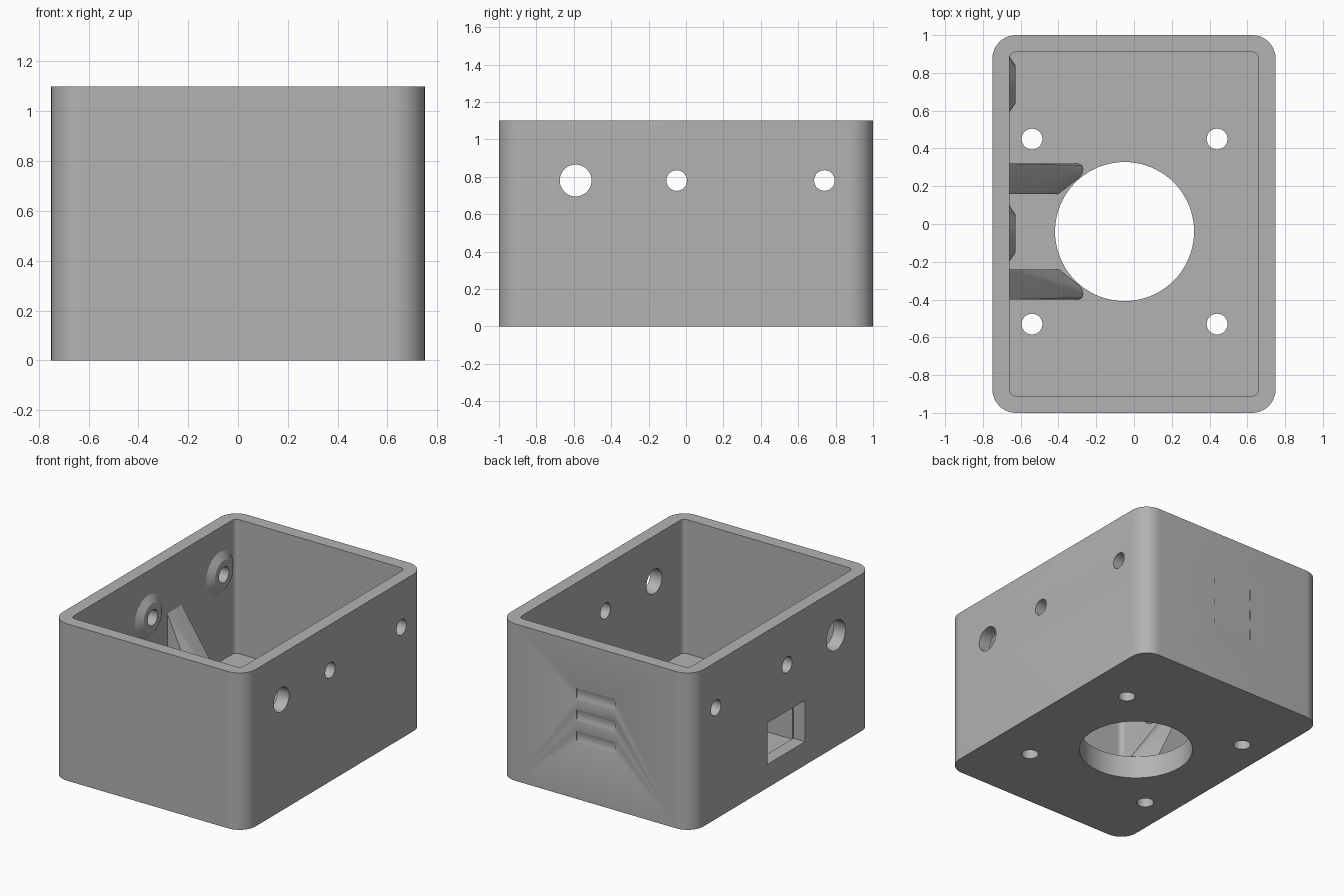
import bpy, bmesh, math
from mathutils import Matrix, Vector

cube = bpy.data.objects.get("Cube")
if cube:
    bpy.data.objects.remove(cube, do_unlink=True)

grey = bpy.data.materials.new("light grey plastic")
grey.use_nodes = True
colour = (0.45, 0.45, 0.45, 1)
grey.diffuse_color = colour
grey.node_tree.nodes["Principled BSDF"].inputs["Base Color"].default_value = colour

HEIGHT, WALL, FLOOR = 1.1, 0.09, 0.16
HALF_X, HALF_Y = 0.75, 1.0
INNER_X = -(HALF_X - WALL)          # inside face of the wall with the bosses
PORT_Z = 0.78
SCREW_R = 0.055


def finish(name, bm):
    bmesh.ops.recalc_face_normals(bm, faces=bm.faces)
    mesh = bpy.data.meshes.new(name)
    bm.to_mesh(mesh)
    bm.free()
    mesh.materials.append(grey)
    obj = bpy.data.objects.new(name, mesh)
    bpy.context.collection.objects.link(obj)
    return obj


def smooth(obj):
    bpy.ops.object.select_all(action='DESELECT')
    obj.select_set(True)
    bpy.context.view_layer.objects.active = obj
    bpy.ops.object.shade_smooth_by_angle(angle=math.radians(30))


def rounded_block(name, hx, hy, z0, z1, radius, steps=10):
    """Upright block with rounded vertical edges."""
    bm = bmesh.new()
    ring = []
    for q, (sx, sy) in enumerate([(1, 1), (-1, 1), (-1, -1), (1, -1)]):
        for i in range(steps + 1):
            a = math.pi / 2 * (q + i / steps)
            ring.append(bm.verts.new((sx * (hx - radius) + radius * math.cos(a),
                                      sy * (hy - radius) + radius * math.sin(a), z0)))
    face = bm.faces.new(ring)
    top = bmesh.ops.extrude_face_region(bm, geom=[face])["geom"]
    bmesh.ops.translate(bm, vec=(0, 0, z1 - z0),
                        verts=[v for v in top if isinstance(v, bmesh.types.BMVert)])
    return finish(name, bm)


def cylinder(radius, depth, centre, axis='Z', sides=48):
    bm = bmesh.new()
    turn = Matrix.Rotation(math.pi / 2, 4, 'Y') if axis == 'X' else Matrix()
    bmesh.ops.create_cone(bm, cap_ends=True, segments=sides, radius1=radius,
                          radius2=radius, depth=depth,
                          matrix=Matrix.Translation(centre) @ turn)
    return finish("cutter", bm)


def box(size, centre):
    bm = bmesh.new()
    bmesh.ops.create_cube(bm, size=1, matrix=Matrix.Translation(centre)
                          @ Matrix.Diagonal((*size, 1)))
    return finish("cutter", bm)


def cut(obj, cutter):
    mod = obj.modifiers.new("cut", 'BOOLEAN')
    mod.operation, mod.solver, mod.object = 'DIFFERENCE', 'EXACT', cutter
    cutter.hide_render = True
    bpy.context.view_layer.objects.active = obj
    bpy.ops.object.modifier_apply(modifier=mod.name)
    bpy.data.objects.remove(cutter, do_unlink=True)


# Open-topped housing
housing = rounded_block("housing", HALF_X, HALF_Y, 0, HEIGHT, 0.125)
cut(housing, rounded_block("cutter", HALF_X - WALL, HALF_Y - WALL, FLOOR, HEIGHT + 0.2, 0.035))

# Floor opening and its four mounting holes
cx, cy, pitch = -0.05, -0.04, 0.49
cut(housing, cylinder(0.368, 0.6, (cx, cy, 0), sides=80))
for sx in (-1, 1):
    for sy in (-1, 1):
        cut(housing, cylinder(SCREW_R, 0.6, (cx + sx * pitch, cy + sy * pitch, 0)))

# Side ports and screw holes through both long walls
for side, port_r in ((1, 0.085), (-1, 0.105)):
    cut(housing, cylinder(port_r, 0.3, (side * 0.72, -0.59, PORT_Z), 'X'))
    for y in (-0.05, 0.74):
        cut(housing, cylinder(SCREW_R, 0.3, (side * 0.72, y, PORT_Z), 'X'))

# Rectangular window between the ribs
cut(housing, box((0.3, 0.415, 0.29), (-0.72, cy, FLOOR + 0.15)))

# Shallow horizontal grooves on the back
for z in (0.74, 0.59, 0.44):
    cut(housing, cylinder(0.12, 0.3, (0, HALF_Y + 0.112, z), 'X'))
smooth(housing)

# Conical screw bosses on the inside wall
for name, y in (("middle_boss", -0.05), ("back_boss", 0.74)):
    bm = bmesh.new()
    loops = []
    for r, x in ((0.15, 0), (0.1, 0.033), (SCREW_R, 0.033), (SCREW_R, 0)):
        loops.append([bm.verts.new((INNER_X + x, y + r * math.cos(a), PORT_Z + r * math.sin(a)))
                      for a in (math.tau * i / 48 for i in range(48))])
    for a, b in zip(loops, loops[1:]):
        for i in range(48):
            j = (i + 1) % 48
            bm.faces.new((a[i], a[j], b[j], b[i]))
    smooth(finish(name, bm))

# Sloping ribs either side of the window, chamfered to clear the floor opening
foot = [(-0.40, 0.20), (-0.29, 0.285), (-0.275, 0.305),
        (-0.27, 0.33), (-0.275, 0.35), (-0.295, 0.36)]
for name, side in (("back_rib", 1), ("front_rib", -1)):
    bm = bmesh.new()
    for x, y in foot + [(INNER_X, 0.20), (INNER_X, 0.36)]:
        bm.verts.new((x, cy + side * y, FLOOR))
    for y in (0.20, 0.36):
        bm.verts.new((INNER_X, cy + side * y, 0.72))
    bmesh.ops.convex_hull(bm, input=bm.verts)
    smooth(finish(name, bm))
